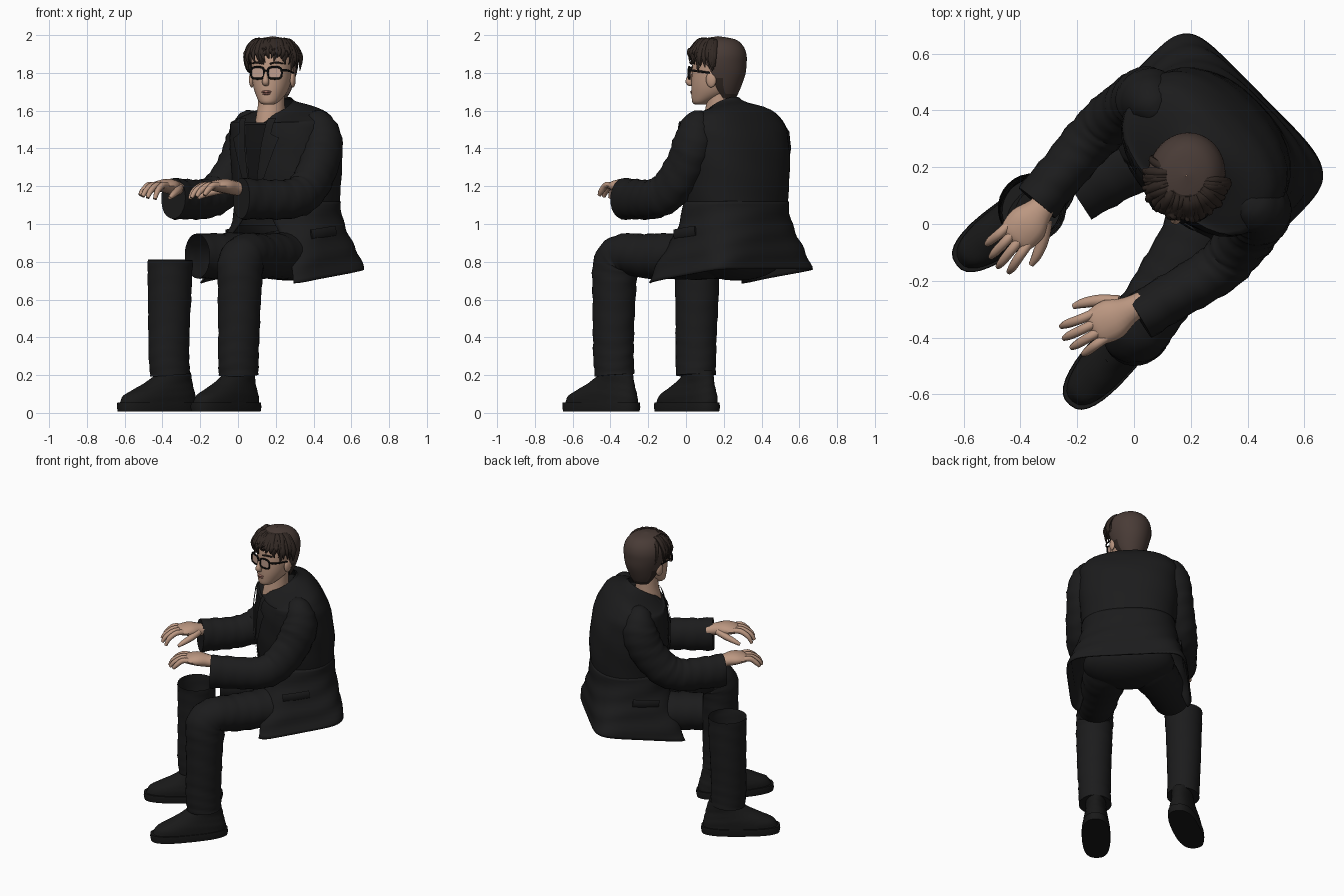
import bpy, bmesh, math, random
from math import sin, cos, pi, radians
from mathutils import Matrix, Vector

if "Cube" in bpy.data.objects:
    bpy.data.objects.remove(bpy.data.objects["Cube"])

random.seed(4)

def material(name, r, g, b):
    m = bpy.data.materials.new(name)
    m.diffuse_color = (r, g, b, 1)
    m.use_nodes = True
    m.node_tree.nodes["Principled BSDF"].inputs["Base Color"].default_value = m.diffuse_color
    return m

SUIT = material("suit black", .0115, .0115, .012)
SHIRT = material("shirt black", .007, .007, .0075)
SHOE = material("shoe black", .0095, .0095, .0095)
SKIN = material("skin", .50, .31, .22)
LIP = material("lip", .36, .16, .13)
HAIR = material("hair brown", .066, .044, .037)
DARK = material("hair dark", .031, .021, .017)
FRAME = material("frame black", .004, .004, .004)
LENS = material("lens tint", .52, .34, .27)

BODY = Matrix.Rotation(radians(-45), 4, 'Z')          # body faces the -x -y corner
HEAD = Matrix.Translation((.183, .165, 0)) @ Matrix.Rotation(radians(-14), 4, 'Z')

def finish(name, bm, M, mats, rule=None):
    bmesh.ops.transform(bm, matrix=M, verts=bm.verts)
    bmesh.ops.recalc_face_normals(bm, faces=bm.faces)
    inv = M.inverted()
    for f in bm.faces:
        f.smooth = True
        if rule:
            f.material_index = rule(inv @ f.calc_center_median())
    me = bpy.data.meshes.new(name)
    bm.to_mesh(me)
    bm.free()
    me.set_sharp_from_angle(angle=radians(50))
    for m in mats:
        me.materials.append(m)
    ob = bpy.data.objects.new(name, me)
    bpy.context.collection.objects.link(ob)
    return ob

def skin(name, loops, M, mats, closed=True, caps=(1, 1), rule=None):
    bm = bmesh.new()
    vs = [[bm.verts.new(p) for p in lp] for lp in loops]
    n = len(vs[0])
    for a, b in zip(vs, vs[1:]):
        for i in range(n if closed else n - 1):
            j = (i + 1) % n
            bm.faces.new((a[i], a[j], b[j], b[i]))
    if closed and caps[0]:
        bm.faces.new(vs[0])
    if closed and caps[1]:
        bm.faces.new(vs[-1])
    return finish(name, bm, M, mats, rule)

def smooth(pts, k):
    """Catmull-Rom interpolation of tuples."""
    out = []
    for i in range(len(pts) - 1):
        p = [pts[max(i - 1, 0)], pts[i], pts[i + 1], pts[min(i + 2, len(pts) - 1)]]
        for s in range(k):
            t = s / k
            out.append(tuple(.5 * (2 * b + (c - a) * t + (2 * a - 5 * b + 4 * c - d) * t * t
                       + (3 * b - a - 3 * c + d) * t ** 3) for a, b, c, d in zip(*p)))
    return out + [pts[-1]]

def tube(name, pts, M, mat, n=14, k=4, fold=0, caps=(1, 1), ref=(1, 0, 0)):
    """Sweep an ellipse along points (x, y, z, half width, half height)."""
    pts = smooth(pts, k)
    loops = []
    for i, p in enumerate(pts):
        t = (Vector(pts[min(i + 1, len(pts) - 1)][:3]) - Vector(pts[max(i - 1, 0)][:3])).normalized()
        u = Vector(ref)
        u = (u - u.dot(t) * t).normalized()
        w = t.cross(u)
        loops.append([])
        for j in range(n):
            a = 2 * pi * j / n
            f = 1 + fold * sin(1.9 * i + 1.5 * sin(2 * a)) * (.6 + .4 * sin(a + i))
            loops[-1].append(Vector(p[:3]) + (u * p[3] * cos(a) + w * p[4] * sin(a)) * f)
    return skin(name, loops, M, [mat], caps=caps)

def stack(name, rings, M, mats, n=32, k=4, fold=0, rule=None, caps=(1, 1), tilt=lambda z: 0):
    """Loft rings (z, centre y, half width, half depth, squareness[, open-front start angle])."""
    loops, arc = [], len(rings[0]) > 5
    for i, r in enumerate(smooth(rings, k)):
        a0 = radians(r[5]) if arc else -pi / 2
        span = pi - 2 * a0 if arc else 2 * pi
        loops.append([])
        for j in range(n):
            a = a0 + span * j / ((n - 1) if arc else n)
            f = 1 + fold * sin(1.3 * i + 3 * a)
            c, s = cos(a), sin(a)
            y = math.copysign(abs(s) ** (2 / r[4]), s) * r[3] * f
            loops[-1].append((math.copysign(abs(c) ** (2 / r[4]), c) * r[2] * f, r[1] + y, r[0] + y * tilt(r[0])))
    return skin(name, loops, M, mats, not arc, caps, rule)

def ball(name, loc, rad, M, mat):
    bm = bmesh.new()
    bmesh.ops.create_uvsphere(bm, u_segments=24, v_segments=14, radius=1)
    return finish(name, bm, M @ Matrix.Translation(loc) @ Matrix.Diagonal((*rad, 1)), [mat])

# ---- jacket body (neckline dips at the front), skirt, front panels
TORSO = [(.99, .38, .285, .222, 2.2), (1.08, .375, .29, .232, 2.2), (1.25, .365, .31, .245, 2.3),
         (1.42, .355, .32, .232, 2.4), (1.53, .34, .315, .20, 2.5), (1.575, .318, .265, .158, 2.4),
         (1.60, .29, .15, .115, 2.1), (1.615, .275, .098, .095, 2)]
neckline = lambda z: max(0, z - 1.54) * 7
stack("jacket_body", TORSO, BODY, [SUIT], fold=.008, caps=(1, 0), tilt=neckline)
skirt = stack("jacket_skirt", [(1.12, .372, .296, .238, 2.25, -80), (1.02, .37, .31, .242, 2.4, -70),
      (.92, .36, .335, .262, 3.0, -58), (.82, .345, .362, .286, 4.4, -48), (.725, .335, .383, .304, 6, -42)],
      BODY, [SUIT], n=60, fold=.012, tilt=lambda z: .13 * (1.12 - z) / .4)
skirt.modifiers.new("thickness", 'SOLIDIFY').thickness = .01

def front_y(x, z):
    for a, b in zip(TORSO, TORSO[1:]):
        if z <= b[0] or b is TORSO[-1]:
            t = (z - a[0]) / (b[0] - a[0])
            _, cy, rx, ry, p = [u + (v - u) * t for u, v in zip(a, b)]
            return cy - ry * max(0, 1 - abs(x / rx) ** p) ** (1 / p)

def panel(name, z0, z1, left, right, lift, mat):
    rows = [z0 + (z1 - z0) * i / 24 for i in range(25)]
    return skin(name, [[(x, front_y(x, z) - lift, z) for x in
                [left(z) + (right(z) - left(z)) * j / 8 for j in range(9)]] for z in rows],
                BODY, [mat], closed=False)

def opening(z):
    return .005 + .085 * (z - 1.06) / .54

panel("shirt_front", 1.06, 1.53, lambda z: -opening(z), opening, .007, SHIRT)
for s in (1, -1):
    panel("lapel", 1.06, 1.56, lambda z: s * opening(z),
          lambda z: s * (opening(z) + (.105 * (z - 1.06) / .40 if z < 1.46 else .05)), .014, SUIT)
    tube("pocket_flap", [(s * .318, .23, .945, .006, .026), (s * .330, .31, .955, .006, .026),
                         (s * .330, .40, .965, .006, .026)], BODY, SUIT, n=8)
ball("jacket_button", (.02, .132, 1.06), (.016, .007, .016), BODY, FRAME)
stack("collar", [(1.575, .285, .15, .135, 2, -50), (1.605, .278, .11, .11, 2, -50),
                 (1.62, .275, .092, .096, 2, -45)], BODY, [SUIT], tilt=neckline)
tube("neck", [(0, .235, 1.47, .072, .09), (0, .245, 1.56, .073, .083), (0, .25, 1.64, .070, .072),
              (0, .25, 1.73, .068, .075)], BODY, SKIN, n=20)

# ---- sleeves: shared upper arm, each cuff at its own place
for s, cuff in ((1, (.245, -.22)), (-1, (.295, -.19))):
    mid = ((.32 + cuff[0]) / 2, (.09 + cuff[1]) / 2)
    pts = [(.20, .34, 1.545, .05, .05), (.255, .345, 1.52, .086, .086), (.29, .345, 1.43, .10, .112),
           (.305, .30, 1.31, .097, .112), (.318, .20, 1.185, .095, .11), (.32, .09, 1.135, .09, .105),
           (*mid, 1.13, .085, .105), (*cuff, 1.135, .085, .110)]
    tube("sleeve", [(s * p[0], *p[1:]) for p in pts], BODY, SUIT, n=24, k=6, fold=.045)

# ---- hands with fingers (thumb inside)
for s, wrist, turn in ((1, (.212, -.195, 1.19), -17), (-1, (-.272, -.165, 1.19), 4)):
    H = (BODY @ Matrix.Translation(wrist) @ Matrix.Rotation(radians(turn), 4, 'Z')
         @ Matrix.Diagonal((s * 1.1, 1.08, 1.12, 1)))
    tube("palm", [(0, .02, -.008, .038, .030), (0, -.03, 0, .044, .034), (0, -.09, .010, .066, .034),
                  (0, -.145, .010, .061, .024), (0, -.165, .005, .047, .014)], H, SKIN)
    for i, (x, ln) in enumerate(((-.043, .105), (-.014, .116), (.015, .108), (.043, .085))):
        tube("finger", [(x, -.13, .010, .015, .015), (x * 1.1, -.145 - ln * .35, .014, .0155, .0155),
                        (x * 1.25, -.145 - ln * .8, -.014, .014, .014),
                        (x * 1.3, -.145 - ln, -.052 + .006 * i, .009, .009)], H, SKIN, n=10)
    tube("thumb", [(-.035, -.05, 0, .026, .022), (-.070, -.10, -.014, .020, .019),
                   (-.088, -.15, -.030, .016, .015), (-.094, -.185, -.047, .009, .009)], H, SKIN, n=10)

# ---- trousers: full left leg, right leg with a gap at the knee
ball("trouser_seat", (0, .38, .835), (.29, .21, .135), BODY, SUIT)
THIGH = [(.12, .42, .83, .12, .10), (.15, .28, .83, .145, .125), (.20, .10, .83, .13, .122)]
SHIN = [(.272, -.262, .81, .120, .121), (.275, -.262, .66, .114, .119), (.275, -.268, .45, .107, .113),
        (.273, -.27, .30, .102, .113), (.27, -.265, .20, .102, .109)]
KNEE = [(.235, -.06, .83, .12, .118), (.262, -.19, .84, .115, .11)]
tube("left_trouser_leg", THIGH + KNEE + [(.271, -.25, .79, .117, .128)] + SHIN[1:],
     BODY, SUIT, n=28, k=6, fold=.03)
flip = lambda pts, dx=0, dy=0: [(dx - p[0], p[1] + dy, *p[2:]) for p in pts]
tube("right_thigh", flip(THIGH + KNEE[:1], 0, -.01), BODY, SUIT, n=28, k=6, fold=.03, caps=(1, 0))
tube("right_shin", flip(SHIN, -.022, .048), BODY, SUIT, n=28, k=6, fold=.02, caps=(0, 1))

# ---- shoes
for s, x, y, turn in ((1, .272, -.362, 4), (-1, .304, -.297, 9)):
    S = (BODY @ Matrix.Diagonal((s, 1, 1, 1)) @ Matrix.Translation((x, y, 0))
         @ Matrix.Rotation(radians(turn), 4, 'Z') @ Matrix.Diagonal((1.1, 1.07, 1, 1))
         @ Matrix.Translation((0, .232, 0)))
    stack("shoe_sole", [(.008, -.232, .080, .230, 2.6), (.03, -.232, .083, .234, 2.6),
                        (.055, -.232, .081, .232, 2.6)], S, [SHOE], k=1)
    stack("shoe_upper", [(.05, -.23, .076, .222, 2.5), (.09, -.222, .075, .21, 2.4),
                         (.125, -.195, .069, .175, 2.2), (.16, -.165, .062, .138, 2),
                         (.20, -.138, .059, .102, 2), (.225, -.13, .055, .085, 2)], S, [SHOE], fold=.006)
    for i in range(4):
        y, z = -.245 - .028 * i, .192 - .019 * i
        tube("lace", [(-.035, y + .015, z - .012, .005, .005), (0, y, z, .006, .006),
                      (.035, y + .015, z - .012, .005, .005)], S, SHOE, n=6, ref=(0, 1, 0))

# ---- head and face
stack("head", [(1.632, -.088, .025, .03, 2), (1.645, -.082, .05, .052, 2), (1.69, -.04, .080, .098, 2.1),
               (1.74, -.022, .098, .116, 2.1), (1.80, -.005, .108, .130, 2.1), (1.87, .005, .112, .135, 2),
               (1.93, .01, .10, .12, 2), (1.965, .01, .06, .07, 2)], HEAD, [SKIN])
tube("nose", [(0, -.130, 1.815, .012, .012), (0, -.145, 1.78, .013, .016), (0, -.153, 1.752, .019, .019),
              (0, -.138, 1.738, .014, .010)], HEAD, SKIN, n=12)
ball("upper_lip", (0, -.134, 1.700), (.028, .012, .007), HEAD, LIP)
ball("lower_lip", (0, -.131, 1.689), (.023, .012, .007), HEAD, LIP)
for s in (1, -1):
    ball("ear", (s * .112, -.005, 1.765), (.014, .028, .042), HEAD, SKIN)
    tube("eyebrow", [(s * .02, -.136, 1.848, .005, .006), (s * .05, -.134, 1.856, .006, .006),
                     (s * .085, -.108, 1.85, .004, .004)], HEAD, DARK, n=6, ref=(0, 1, 0))
    # glasses: rim, lens plate and side arm
    rim = []
    for j in range(25):
        a = 2 * pi * j / 24
        x = math.copysign(abs(cos(a)) ** .6, cos(a)) * .037
        z = math.copysign(abs(sin(a)) ** .6, sin(a)) * .031
        rim.append((s * (.047 + x), -.148 + .16 * (.047 + x), 1.800 + z, .0055, .0055))
    tube("glasses_rim", rim, HEAD, FRAME, n=8, k=1, ref=(0, 1, 0))
    skin("lens", [[p[:3] for p in rim[:-1]], [(p[0], p[1] + .004, p[2]) for p in rim[:-1]]], HEAD, [LENS])
    tube("glasses_arm", [(s * .084, -.134, 1.815, .004, .006), (s * .110, -.10, 1.812, .004, .006),
                         (s * .117, -.01, 1.80, .004, .005)], HEAD, FRAME, n=8)
tube("glasses_bridge", [(-.012, -.146, 1.808, .005, .005), (0, -.150, 1.812, .005, .005),
                        (.012, -.146, 1.808, .005, .005)], HEAD, FRAME, n=8, ref=(0, 1, 0))

# ---- hair: smooth cap over the crown, loose locks in front
stack("hair_cap", [(1.665, .03, .068, .070, 2, 15), (1.72, .02, .098, .105, 2, 0), (1.79, .01, .122, .140, 2, -2),
                   (1.85, .005, .135, .152, 2, -15), (1.90, .005, .135, .151, 2, -50),
                   (1.945, .005, .117, .132, 2, -88), (1.978, .005, .078, .090, 2, -90),
                   (1.994, .005, .002, .002, 2, -90)], HEAD, [HAIR, DARK], n=44,
      rule=lambda c: 1 if c.y < -.06 or (c.z < 1.78 and c.y < .06) or c.z < 1.69 else 0)
for i in range(72):
    deg = -92 + 184 * i / 71 + random.uniform(-5, 5)
    th, out = radians(deg), random.uniform(.134, .154)
    d, side = Vector((sin(th), -cos(th), 0)), (cos(th), sin(th), 0)
    end = (1.90 if abs(deg - 8) < 14 else 1.868 if abs(deg) < 60 else 1.825) + random.uniform(-.025, .025)
    top = 1.968 + random.uniform(-.004, .012)
    sway = random.uniform(-.04, .04)
    w = random.uniform(.010, .018)
    path = [(.068, top, .6), (.098, top - .010, 1), (.130, 1.93, 1), (out, (end + 1.93) / 2, .8),
            (out - .008, end, .15)]
    tube("hair_lock", [(d.x * r + side[0] * sway * k / 4, d.y * r + side[1] * sway * k / 4, z, w * f, w * f * .8)
                       for k, (r, z, f) in enumerate(path)], HEAD, DARK, n=7, k=3, ref=side)
